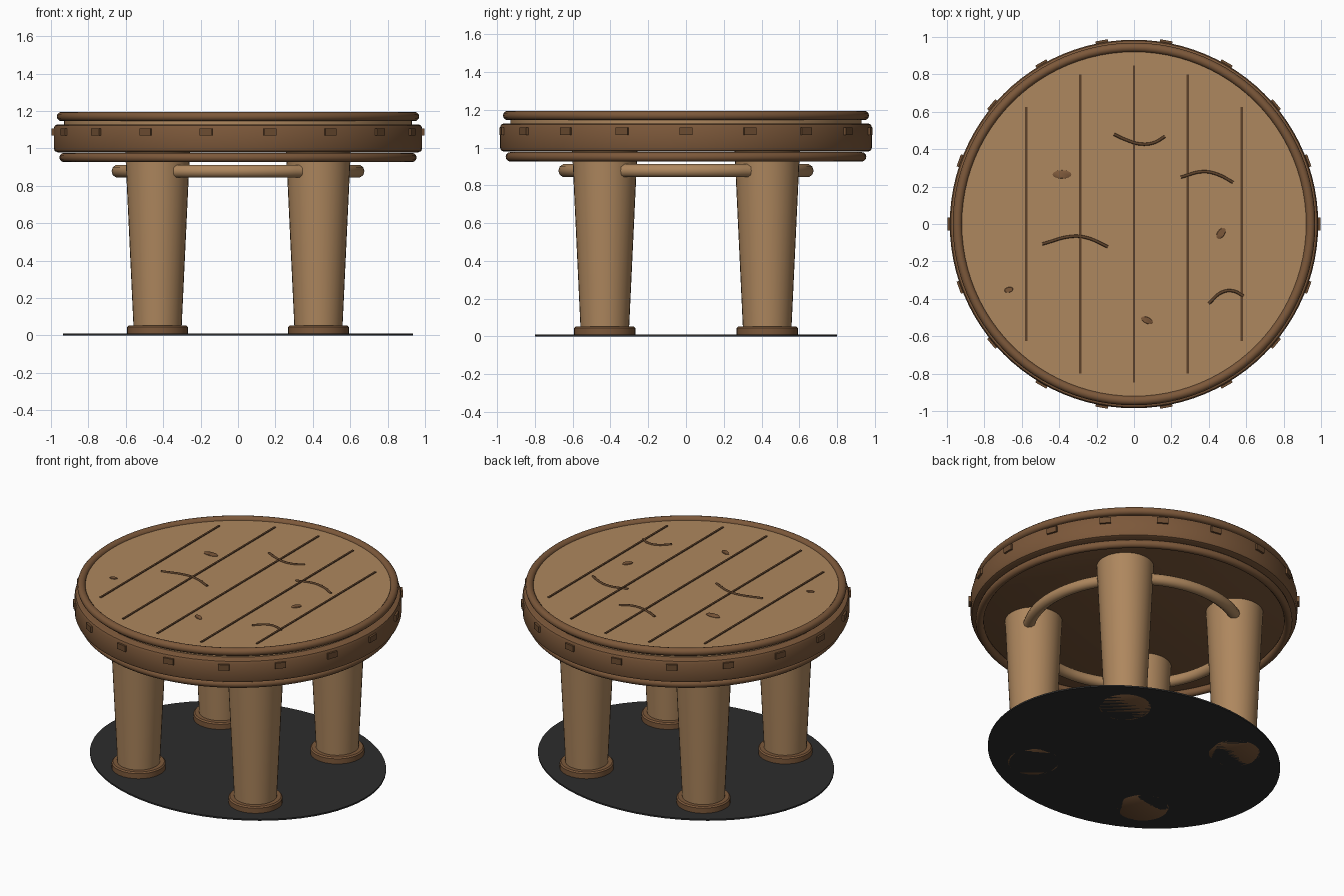
import bpy, bmesh, math
from mathutils import Matrix

if "Cube" in bpy.data.objects:
    bpy.data.objects.remove(bpy.data.objects["Cube"])


def material(name, rgb):
    """Flat colour from 0-255 sRGB values."""
    m = bpy.data.materials.new(name)
    lin = [((c / 255 + 0.055) / 1.055) ** 2.4 for c in rgb]
    m.diffuse_color = (*lin, 1)
    m.use_nodes = True
    m.node_tree.nodes["Principled BSDF"].inputs["Base Color"].default_value = m.diffuse_color
    return m


WOOD = material("light_wood", (174, 135, 94))
TRIM = material("brown_wood", (124, 88, 58))
STUD = material("stud_brown", (108, 76, 49))
LINE = material("dark_groove", (92, 65, 42))
SHADE = material("charcoal", (45, 45, 45))


def finish(obj, mat, smooth=True):
    obj.data.materials.append(mat)
    bpy.ops.object.select_all(action='DESELECT')
    obj.select_set(True)
    bpy.context.view_layer.objects.active = obj
    if obj.type == 'CURVE':
        bpy.ops.object.convert(target='MESH')
        obj = bpy.context.object
    if smooth:
        bpy.ops.object.shade_smooth_by_angle(angle=math.radians(40))
    return obj


def mesh_object(name, bm, mat, smooth=True):
    bmesh.ops.recalc_face_normals(bm, faces=bm.faces)
    me = bpy.data.meshes.new(name)
    bm.to_mesh(me)
    bm.free()
    obj = bpy.data.objects.new(name, me)
    bpy.context.collection.objects.link(obj)
    return finish(obj, mat, smooth)


def lathe(name, profile, mat, segs=96, loc=(0, 0), scale_y=1, turn=0, closed=False):
    """Spin (radius, z) points around z; open profiles get capped ends."""
    bm = bmesh.new()
    rings = []
    for r, z in profile:
        ring = []
        for i in range(segs):
            a = 2 * math.pi * i / segs
            x, y = r * math.cos(a), r * scale_y * math.sin(a)
            ring.append(bm.verts.new((loc[0] + x * math.cos(turn) - y * math.sin(turn),
                                      loc[1] + x * math.sin(turn) + y * math.cos(turn), z)))
        rings.append(ring)
    pairs = list(zip(rings, rings[1:]))
    if closed:
        pairs.append((rings[-1], rings[0]))
    else:
        bm.faces.new(rings[0])
        bm.faces.new(rings[-1])
    for a, b in pairs:
        for i in range(segs):
            j = (i + 1) % segs
            bm.faces.new((a[i], a[j], b[j], b[i]))
    return mesh_object(name, bm, mat)


def hoop(name, radius, z, thick, mat):
    pts = [(radius + thick * math.cos(k * math.pi / 6), z + thick * math.sin(k * math.pi / 6))
           for k in range(12)]
    lathe(name, pts, mat, closed=True)


def tube(name, pts, radius, mat, auto=True):
    cu = bpy.data.curves.new(name, 'CURVE')
    cu.dimensions = '3D'
    cu.bevel_depth = radius
    cu.bevel_resolution = 3
    cu.use_fill_caps = True
    cu.resolution_u = 6
    sp = cu.splines.new('BEZIER')
    sp.bezier_points.add(len(pts) - 1)
    for bp, co in zip(sp.bezier_points, pts):
        bp.co = co
        bp.handle_left_type = bp.handle_right_type = 'AUTO'
    obj = bpy.data.objects.new(name, cu)
    bpy.context.collection.objects.link(obj)
    finish(obj, mat)


def box(name, size, matrix, mat):
    bm = bmesh.new()
    bmesh.ops.create_cube(bm, size=1, matrix=matrix @ Matrix.Diagonal((*size, 1)))
    mesh_object(name, bm, mat, smooth=False)


TOP = 1.175

# Tabletop, apron and the two rounded hoops
lathe("tabletop", [(0.93, 1.12), (0.93, TOP - 0.008), (0.922, TOP)], WOOD)
lathe("apron", [(0.965, 0.979), (0.979, 0.985), (0.985, 1.0), (0.985, 1.107),
                (0.979, 1.122), (0.965, 1.128)], TRIM)
hoop("top_hoop", 0.944, 1.17, 0.025, TRIM)
hoop("bottom_hoop", 0.93, 0.951, 0.025, TRIM)

# Studs around the apron
for i in range(18):
    m = (Matrix.Rotation(math.radians(20 * i), 4, 'Z') @ Matrix.Translation((0.98, 0, 1.087)))
    box(f"stud_{i + 1}", (0.034, 0.068, 0.038), m, STUD)

# Legs with foot rings
for sx in (-1, 1):
    for sy in (-1, 1):
        p = (0.43 * sx, 0.43 * sy)
        lathe("leg", [(0.128, 0.03), (0.173, 0.985)], WOOD, 32, p)
        lathe("foot", [(0.155, 0.0), (0.163, 0.006), (0.163, 0.044), (0.155, 0.052)], TRIM, 32, p)

# Curved rails between the legs
for k in range(4):
    pts = []
    for j in range(9):
        a = math.radians(90 * k - 31 + 62 * j / 8)
        pts.append((0.64 * math.cos(a), 0.64 * math.sin(a), 0.878))
    tube(f"rail_{k + 1}", pts, 0.036, WOOD)

# Plank grooves
for x, half in ((-0.575, 0.625), (-0.288, 0.80), (0, 0.847), (0.288, 0.80), (0.575, 0.625)):
    box("plank_groove", (0.013, 2 * half, 0.008), Matrix.Translation((x, 0, TOP + 0.001)), LINE)

# Wavy cracks
CRACKS = [
    [(-0.107, 0.48), (-0.05, 0.453), (0.04, 0.427), (0.11, 0.436), (0.165, 0.468)],
    [(0.25, 0.25), (0.37, 0.28), (0.45, 0.264), (0.53, 0.222)],
    [(-0.49, -0.107), (-0.33, -0.066), (-0.25, -0.074), (-0.14, -0.122)],
    [(0.40, -0.425), (0.47, -0.365), (0.53, -0.358), (0.585, -0.385)],
]
for pts in CRACKS:
    tube("crack", [(x, y, TOP) for x, y in pts], 0.008, LINE)

# Knots
for x, y, r, ratio, deg in ((-0.385, 0.265, 0.05, 0.45, 0), (0.465, -0.05, 0.033, 0.6, 55),
                            (-0.67, -0.352, 0.024, 0.6, 15), (0.07, -0.515, 0.034, 0.5, -25)):
    lathe("knot", [(r, TOP - 0.002), (r, TOP + 0.003), (r * 0.9, TOP + 0.005)],
          TRIM, 20, (x, y), ratio, math.radians(deg))

# Oval base plate
lathe("base_plate", [(0.936, 0.0), (0.936, 0.01)], SHADE, 64, scale_y=0.853)
